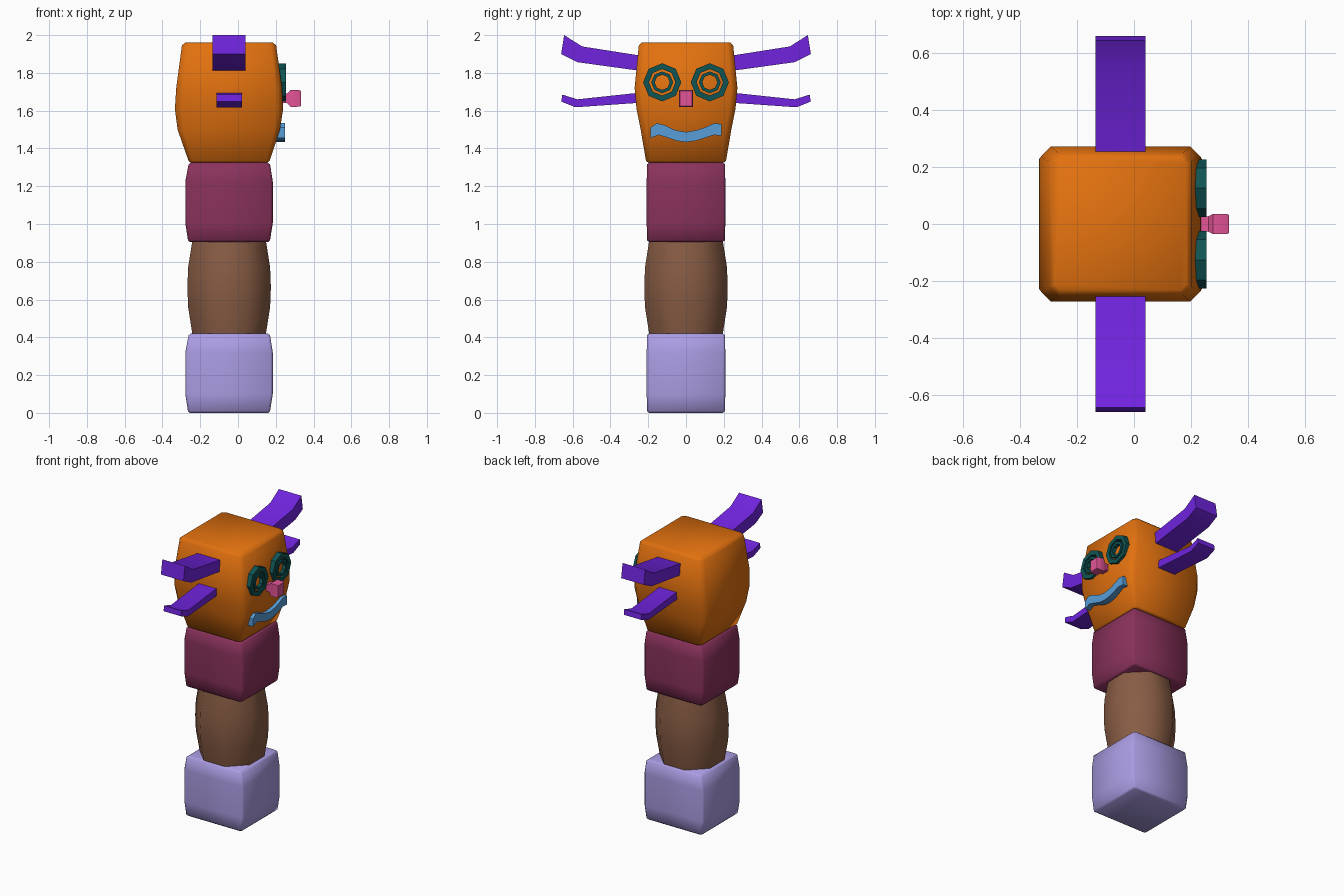
import bpy, bmesh, math

if "Cube" in bpy.data.objects:
    bpy.data.objects.remove(bpy.data.objects["Cube"])


def material(name, r, g, b):
    """Flat material from an sRGB 0-255 colour."""
    lin = [(c / 255 / 12.92) if c < 11 else ((c / 255 + 0.055) / 1.055) ** 2.4 for c in (r, g, b)]
    m = bpy.data.materials.new(name)
    m.diffuse_color = (*lin, 1)
    m.use_nodes = True
    m.node_tree.nodes["Principled BSDF"].inputs["Base Color"].default_value = m.diffuse_color
    return m


ORANGE = material("orange", 226, 113, 15)
MAROON = material("maroon", 138, 50, 92)
BROWN = material("brown", 136, 92, 68)
LAVENDER = material("lavender", 172, 157, 228)
PURPLE = material("purple", 112, 36, 222)
TEAL = material("teal", 16, 84, 84)
PINK = material("pink", 226, 84, 150)
BLUE = material("blue", 88, 158, 216)


def loft(name, rings, mat, angle=50):
    """Skin a stack of equal-length point rings and cap both ends."""
    bm = bmesh.new()
    vs = [[bm.verts.new(p) for p in ring] for ring in rings]
    n = len(vs[0])
    for a, b in zip(vs, vs[1:]):
        for i in range(n):
            j = (i + 1) % n
            bm.faces.new((a[i], a[j], b[j], b[i]))
    bm.faces.new(vs[0][::-1])
    bm.faces.new(vs[-1])
    return finish(name, bm, mat, angle)


def finish(name, bm, mat, angle):
    bmesh.ops.recalc_face_normals(bm, faces=bm.faces[:])
    me = bpy.data.meshes.new(name)
    bm.to_mesh(me)
    bm.free()
    me.materials.append(mat)
    me.shade_smooth()
    me.set_sharp_from_angle(angle=math.radians(angle))
    ob = bpy.data.objects.new(name, me)
    bpy.context.collection.objects.link(ob)
    return ob


def box_ring(x0, x1, hy, z, c):
    """Horizontal rectangle with chamfered corners."""
    return [(x0 + c, -hy, z), (x1 - c, -hy, z), (x1, -hy + c, z), (x1, hy - c, z),
            (x1 - c, hy, z), (x0 + c, hy, z), (x0, hy - c, z), (x0, -hy + c, z)]


# Stacked bulging blocks
for name, z, mat in (("base_block", 0.0, LAVENDER), ("upper_block", 0.905, MAROON)):
    rows = [(0, -.255, .16, .195), (.01, -.265, .17, .207), (.10, -.279, .184, .208),
            (.32, -.279, .184, .208), (.41, -.262, .17, .207), (.42, -.25, .158, .195)]
    loft(name, [box_ring(a, b, h, z + dz, .012) for dz, a, b, h in rows], mat)

# Octagonal barrel between the blocks
barrel = []
for z, r in ((.42, .195), (.56, .217), (.665, .221), (.77, .217), (.91, .195)):
    r /= math.cos(math.pi / 8)
    barrel.append([(-.047 + r * math.cos(math.pi / 8 + i * math.pi / 4),
                    r * math.sin(math.pi / 8 + i * math.pi / 4), z) for i in range(8)])
loft("barrel", barrel, BROWN)

# Head
head_rows = [(1.325, -.25, .155, .20, .02), (1.335, -.262, .168, .212, .02),
             (1.50, -.32, .222, .24, .03), (1.61, -.334, .239, .262, .035),
             (1.72, -.327, .233, .272, .035), (1.945, -.297, .202, .25, .03),
             (1.962, -.278, .183, .232, .02)]
loft("head", [box_ring(a, b, h, z, c) for z, a, b, h, c in head_rows], ORANGE)

# Horns: two bent bars on each side, (y, bottom z) then (y, top z) at every station
horns = {
    "upper_horn": (-.135, .04, [((.20, 1.805), (.20, 1.885)), ((.577, 1.857), (.55, 1.94)),
                                ((.661, 1.90), (.645, 2.0))]),
    "lower_horn": (-.115, .02, [((.20, 1.645), (.20, 1.70)), ((.585, 1.618), (.575, 1.66)),
                                ((.660, 1.648), (.655, 1.685))]),
}
for name, (x0, x1, stations) in horns.items():
    for side, s in (("left", -1), ("right", 1)):
        rings = [[(x0, s * a[0], a[1]), (x1, s * a[0], a[1]),
                  (x1, s * b[0], b[1]), (x0, s * b[0], b[1])] for a, b in stations]
        loft(f"{name}_{side}", rings, PURPLE)


# Eyes: two concentric octagonal rings each, standing off the +x side
def eye_ring(name, cy, cz, r_out, r_in, x0, x1):
    bm = bmesh.new()
    loops = []
    for r, x in ((r_out, x0), (r_out, x1), (r_in, x1), (r_in, x0)):
        loops.append([bm.verts.new((x, cy + r * math.cos(i * math.pi / 4),
                                    cz + r * math.sin(i * math.pi / 4))) for i in range(8)])
    for k in range(4):
        a, b = loops[k], loops[(k + 1) % 4]
        for i in range(8):
            j = (i + 1) % 8
            bm.faces.new((a[i], a[j], b[j], b[i]))
    finish(name, bm, TEAL, 30)


for side, s in (("left", -1), ("right", 1)):
    eye_ring(f"eye_outer_{side}", s * .126, 1.75, .101, .070, .21, .254)
    eye_ring(f"eye_inner_{side}", s * .126, 1.75, .058, .040, .21, .254)

# Nose: narrow stem flaring to a square knob
nose = [(.22, .025, .022), (.262, .027, .026), (.278, .036, .045), (.325, .036, .044), (.333, .032, .040)]
loft("nose", [[(x, -hy, 1.665 - hz), (x, hy, 1.665 - hz), (x, hy, 1.665 + hz), (x, -hy, 1.665 + hz)]
              for x, hy, hz in nose], PINK, 35)

# Mouth: wavy strip, lofted along y
mouth = [(-.188, 1.455, -.188, 1.510), (-.145, 1.471, -.155, 1.534), (-.100, 1.458, -.110, 1.522),
         (-.050, 1.440, -.058, 1.497), (.0, 1.434, .0, 1.487), (.050, 1.440, .058, 1.497),
         (.100, 1.455, .110, 1.515), (.145, 1.471, .145, 1.532), (.187, 1.468, .187, 1.530)]
loft("mouth", [[(.20, yb, zb), (.248, yb, zb), (.248, yt, zt), (.20, yt, zt)]
               for yb, zb, yt, zt in mouth], BLUE)
